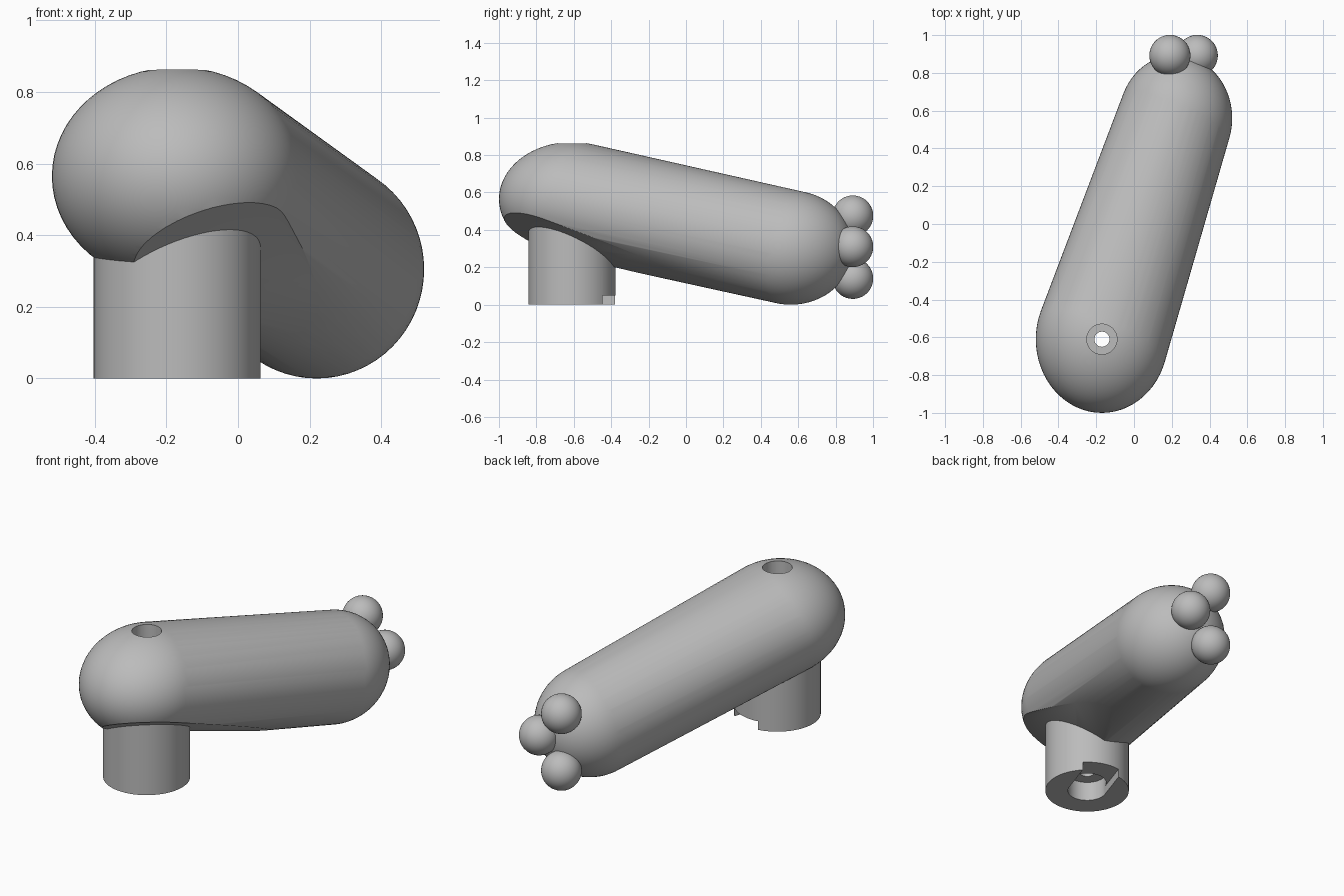
import bpy, bmesh, math
from mathutils import Matrix, Vector

cube = bpy.data.objects.get("Cube")
if cube:
    bpy.data.objects.remove(cube, do_unlink=True)

grey = bpy.data.materials.new("plain_grey")
grey.use_nodes = True
COLOUR = (0.5, 0.5, 0.5, 1)
grey.diffuse_color = COLOUR
grey.node_tree.nodes["Principled BSDF"].inputs["Base Color"].default_value = COLOUR

HEAD = Vector((-0.17, -0.61, 0.565))
TAIL = Vector((0.22, 0.56, 0.305))


def make(name, bm):
    mesh = bpy.data.meshes.new(name)
    bm.normal_update()
    bm.to_mesh(mesh)
    bm.free()
    mesh.materials.append(grey)
    obj = bpy.data.objects.new(name, mesh)
    bpy.context.collection.objects.link(obj)
    return obj


def ellipsoid(bm, centre, radii, segments=64, rings=32):
    mat = Matrix.Translation(centre) @ Matrix.Diagonal((*radii, 1))
    bmesh.ops.create_uvsphere(bm, u_segments=segments, v_segments=rings, radius=1, matrix=mat)


def post(name, radius, low, high):
    """Upright cylinder on the column axis."""
    bm = bmesh.new()
    bmesh.ops.create_cone(bm, cap_ends=True, segments=64, radius1=radius, radius2=radius,
                          depth=high - low,
                          matrix=Matrix.Translation((HEAD.x, HEAD.y, (low + high) / 2)))
    return make(name, bm)


def finish(obj, cutters=()):
    """Cut the holes, then smooth the curved faces."""
    bpy.ops.object.select_all(action='DESELECT')
    obj.select_set(True)
    bpy.context.view_layer.objects.active = obj
    for cutter in cutters:
        mod = obj.modifiers.new(cutter.name, 'BOOLEAN')
        mod.operation = 'DIFFERENCE'
        mod.solver = 'EXACT'
        mod.object = cutter
        bpy.ops.object.modifier_apply(modifier=mod.name)
    bpy.ops.object.shade_smooth_by_angle(angle=math.radians(30))


# Rounded body: hull around two ellipsoids
bm = bmesh.new()
ellipsoid(bm, HEAD, (0.35, 0.39, 0.305))
ellipsoid(bm, TAIL, (0.30, 0.335, 0.305))
hull = bmesh.ops.convex_hull(bm, input=bm.verts)
bmesh.ops.delete(bm, geom=[v for v in hull["geom_interior"] if isinstance(v, bmesh.types.BMVert)],
                 context='VERTS')
loose = [v for v in bm.verts if not v.link_faces]
bmesh.ops.delete(bm, geom=loose, context='VERTS')
inner = [f for f in bm.faces if any(len(e.link_faces) > 2 for e in f.edges)]
if inner:
    # Keep only a clean outer skin
    bmesh.ops.delete(bm, geom=list(bm.faces), context='FACES_ONLY')
    bmesh.ops.delete(bm, geom=list(bm.edges), context='EDGES_FACES')
    bm.free()
    src = bmesh.new()
    ellipsoid(src, HEAD, (0.35, 0.39, 0.305))
    ellipsoid(src, TAIL, (0.30, 0.335, 0.305))
    bm = bmesh.new()
    for v in src.verts:
        bm.verts.new(v.co)
    src.free()
    bmesh.ops.convex_hull(bm, input=bm.verts)
    bmesh.ops.delete(bm, geom=[v for v in bm.verts if not v.link_faces], context='VERTS')

# Slanted flat under the head
cut = bmesh.ops.bisect_plane(bm, geom=bm.verts[:] + bm.edges[:] + bm.faces[:],
                             plane_co=(HEAD.x, HEAD.y, 0.28),
                             plane_no=(-0.37, 0.45, 1), clear_inner=True)
rim = [e for e in cut["geom_cut"] if isinstance(e, bmesh.types.BMEdge)]
bmesh.ops.contextual_create(bm, geom=rim)
bmesh.ops.recalc_face_normals(bm, faces=bm.faces)
body = make("body", bm)

# Support column
column = post("column", 0.233, 0, 0.48)

# Hole cutters
through = post("through_hole_cutter", 0.04, -0.2, 1.2)
counterbore = post("counterbore_cutter", 0.08, 0.61, 1.2)
bore = post("bore_cutter", 0.107, -0.2, 0.115)

# Slot cutter, aligned with the body
bm = bmesh.new()
along = math.atan2(TAIL.y - HEAD.y, TAIL.x - HEAD.x)
place = (Matrix.Translation((HEAD.x, HEAD.y, 0)) @ Matrix.Rotation(along, 4, 'Z')
         @ Matrix.Translation((0.2, 0, -0.025)) @ Matrix.Diagonal((0.4, 0.214, 0.15, 1)))
bmesh.ops.create_cube(bm, size=1, matrix=place)
slot = make("slot_cutter", bm)

finish(body, (through, counterbore))
finish(column, (through, bore, slot))
for cutter in (through, counterbore, bore, slot):
    bpy.data.objects.remove(cutter, do_unlink=True)

# Three balls at the far end
for name, x, z in (("upper_ball", 0.19, 0.475), ("middle_ball", 0.335, 0.31),
                   ("lower_ball", 0.19, 0.14)):
    bm = bmesh.new()
    ellipsoid(bm, (x, 0.892, z), (0.109, 0.109, 0.109), 40, 20)
    finish(make(name, bm))
